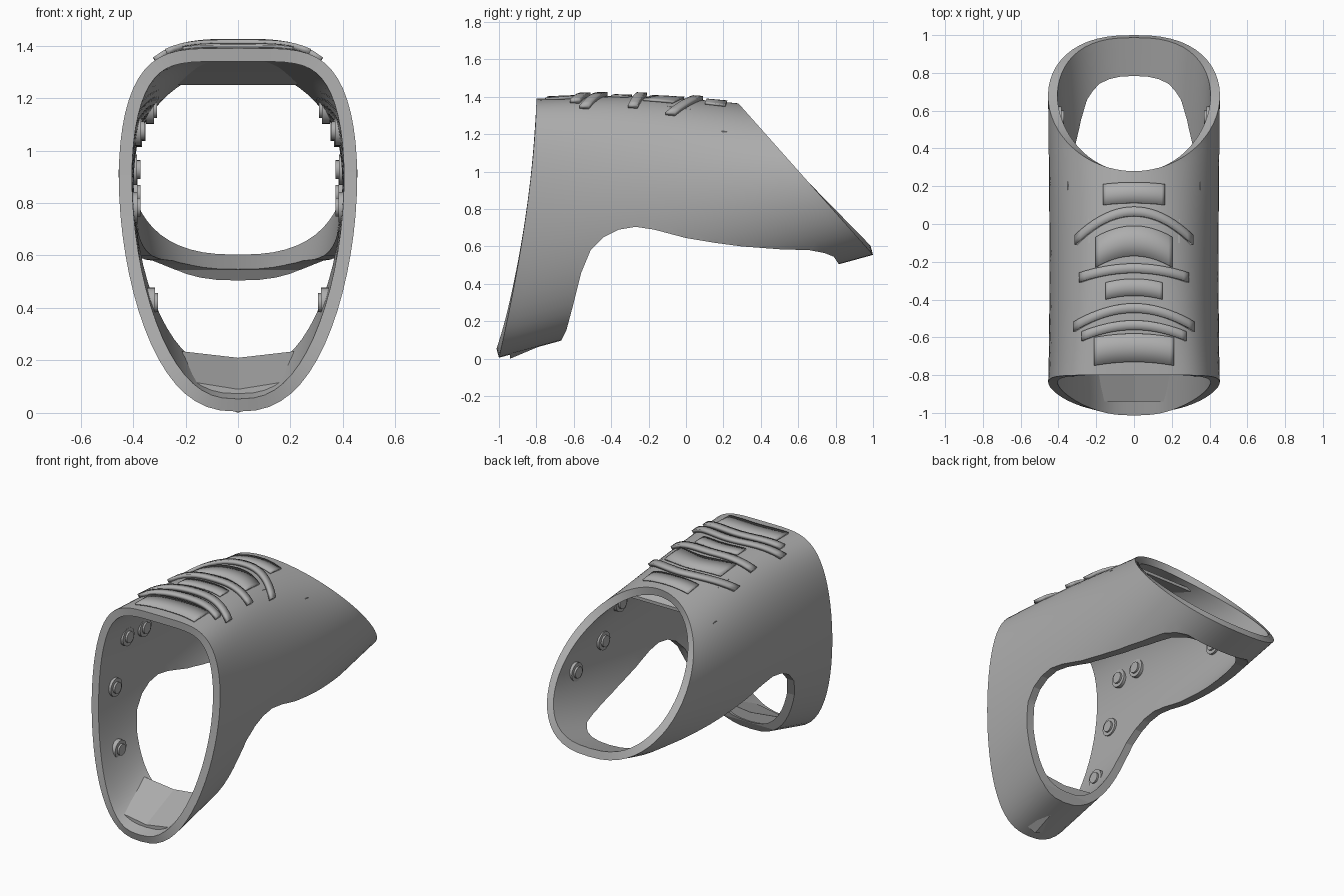
import bpy, bmesh, math
from mathutils import Matrix

if "Cube" in bpy.data.objects:
    bpy.data.objects.remove(bpy.data.objects["Cube"])

grey = bpy.data.materials.new("matte grey")
grey.use_nodes = True
grey.diffuse_color = (0.42, 0.42, 0.42, 1)
grey.node_tree.nodes["Principled BSDF"].inputs["Base Color"].default_value = (0.42, 0.42, 0.42, 1)


def surface(s, u, side):
    """Outer skin: s runs front to back, u runs from crown to underside."""
    v = max(0.0, min(1.0, u))
    front = (0.68 * v**0.22 * (1 - v)**0.4, -0.8 - 0.2 * v**1.6, 1.39 - 1.385 * v)
    back = (0.845 * v**0.5 * (1 - v)**0.4, 0.28 + 0.72 * v, 1.365 - 0.81 * v)
    x, y, z = [a + (b - a) * s for a, b in zip(front, back)]
    return side * x, y, z + 0.025 * math.sin(math.pi * s) * (1 - v)


def on_crown(x, y):
    """Point of the outer skin above (x, y), found by halving."""
    low, high = 0.0, 0.3
    for _ in range(30):
        u = (low + high) / 2
        s = (y + 0.8 + 0.2 * u**1.6) / (1.08 + 0.72 * u + 0.2 * u**1.6)
        point = surface(s, u, 1)
        if point[0] < abs(x):
            low = u
        else:
            high = u
    return x, y, point[2]


def finish(name, bm, smooth=True):
    mesh = bpy.data.meshes.new(name)
    bm.to_mesh(mesh)
    bm.free()
    ob = bpy.data.objects.new(name, mesh)
    bpy.context.collection.objects.link(ob)
    mesh.materials.append(grey)
    if smooth:
        shade(ob)
    return ob


def shade(ob):
    bpy.ops.object.select_all(action="DESELECT")
    ob.select_set(True)
    bpy.context.view_layer.objects.active = ob
    bpy.ops.object.shade_smooth_by_angle(angle=math.radians(35))


def grid(rows, closed):
    bm = bmesh.new()
    verts = [[bm.verts.new(p) for p in row] for row in rows]
    n = len(rows[0])
    for a, b in zip(verts, verts[1:]):
        for j in range(n if closed else n - 1):
            k = (j + 1) % n
            bm.faces.new((a[j], a[k], b[k], b[j]))
    return bm


def thicken(ob, depth, offset):
    mod = ob.modifiers.new("thickness", "SOLIDIFY")
    mod.thickness = depth
    mod.offset = offset


def prism(name, profile, half_width):
    """Side profile (y, z) extruded across x."""
    bm = bmesh.new()
    face = bm.faces.new([bm.verts.new((-half_width, y, z)) for y, z in profile])
    new = bmesh.ops.extrude_face_region(bm, geom=[face])["geom"]
    bmesh.ops.translate(bm, vec=(2 * half_width, 0, 0),
                        verts=[v for v in new if isinstance(v, bmesh.types.BMVert)])
    bmesh.ops.recalc_face_normals(bm, faces=bm.faces)
    return finish(name, bm, False)


# Main shell: a loft from the upright front rim to the sloping rear rim
N, STATIONS = 32, 28
rows = []
for i in range(STATIONS + 1):
    row = []
    for j in range(2 * N):
        u = ((1 - math.cos(math.pi * j / N)) / 2) ** 1.3
        row.append(surface(i / STATIONS, u, 1 if j <= N else -1))
    rows.append(row)
shell = finish("shell", grid(rows, True))
thicken(shell, 0.05, -1)

# Underside opening, cut through both side walls
opening = [(-0.67, -0.3), (-0.67, 0.09), (-0.64, 0.15), (-0.60, 0.30), (-0.56, 0.46),
           (-0.51, 0.58), (-0.44, 0.65), (-0.36, 0.69), (-0.27, 0.705), (-0.17, 0.69),
           (0.0, 0.645), (0.15, 0.62), (0.3, 0.60), (0.5, 0.585), (0.66, 0.58),
           (0.74, 0.565), (0.79, 0.545), (0.82, 0.50), (0.82, -0.3)]
cutter = prism("opening_cutter", opening, 0.8)
cutter.hide_render = True
cut = shell.modifiers.new("opening", "BOOLEAN")
cut.operation = "DIFFERENCE"
cut.solver = "EXACT"
cut.object = cutter
bpy.context.view_layer.update()
cut_mesh = bpy.data.meshes.new_from_object(
    shell.evaluated_get(bpy.context.evaluated_depsgraph_get()))
shell.modifiers.clear()
shell.data = cut_mesh
bpy.data.objects.remove(cutter)
shade(shell)


# Raised straps and plates that follow the crown
def band(name, y, width, bow, reach, height):
    """Arched strip: front edge at y on the centre line, ends swept forward by bow."""
    rows = []
    for k in range(3):
        row = []
        for j in range(-10, 11):
            t = j / 10
            row.append(on_crown(reach * t, y + width * k / 2 - bow * t * t))
        rows.append(row)
    thicken(finish(name, grid(rows, False)), height, 1)


for i, (y, bow, reach) in enumerate([(0.04, 0.15, 0.30), (-0.26, 0.05, 0.28),
                                     (-0.47, 0.10, 0.31), (-0.56, 0.06, 0.27)]):
    band(f"crown_strap_{i + 1}", y, 0.05, bow, reach, 0.022)
for i, (y, width, bow, reach) in enumerate([(0.11, 0.11, 0.01, 0.16), (-0.17, 0.16, 0.06, 0.20),
                                            (-0.38, 0.09, 0.02, 0.15), (-0.73, 0.15, 0.02, 0.21)]):
    band(f"crown_plate_{i + 1}", y, width, bow, reach, 0.01)

# Ceiling liner that drops toward the rear opening
prism("ceiling_liner", [(-0.1, 1.35), (0.2, 1.31), (0.27, 1.27), (0.27, 1.25),
                        (0.1, 1.30)], 0.24)

# Chin pad: a wedge rising from the lower front rim to the opening
bm = bmesh.new()
section = [(-0.26, 0.24), (-0.16, 0.17), (0, 0.12), (0.16, 0.17), (0.26, 0.24), (0, 0.21)]
ends = [[bm.verts.new((x * scale, y, z - drop)) for x, z in section]
        for y, scale, drop in ((-0.94, 0.72, 0.12), (-0.655, 1, 0))]
for j in range(6):
    k = (j + 1) % 6
    bm.faces.new((ends[0][j], ends[0][k], ends[1][k], ends[1][j]))
for e in ends:
    bm.faces.new(e)
bmesh.ops.recalc_face_normals(bm, faces=bm.faces)
finish("chin_pad", bm, False)

# Round studs on the inner side walls, mirrored
for i, (s, u) in enumerate([(0.18, 0.25), (0.31, 0.27), (0.11, 0.46), (0.10, 0.73),
                            (0.80, 0.24), (0.77, 0.48), (0.90, 0.62)]):
    for side, word in ((1, "left"), (-1, "right")):
        x, y, z = surface(s, u, side)
        bm = bmesh.new()
        for radius, depth in ((0.058, 0.05), (0.036, 0.062)):
            place = Matrix.Translation((x - side * depth, y, z)) @ Matrix.Rotation(math.pi / 2, 4, "Y")
            bmesh.ops.create_cone(bm, cap_ends=True, segments=20, radius1=radius,
                                  radius2=radius, depth=0.03, matrix=place)
        finish(f"{word}_stud_{i + 1}", bm)
